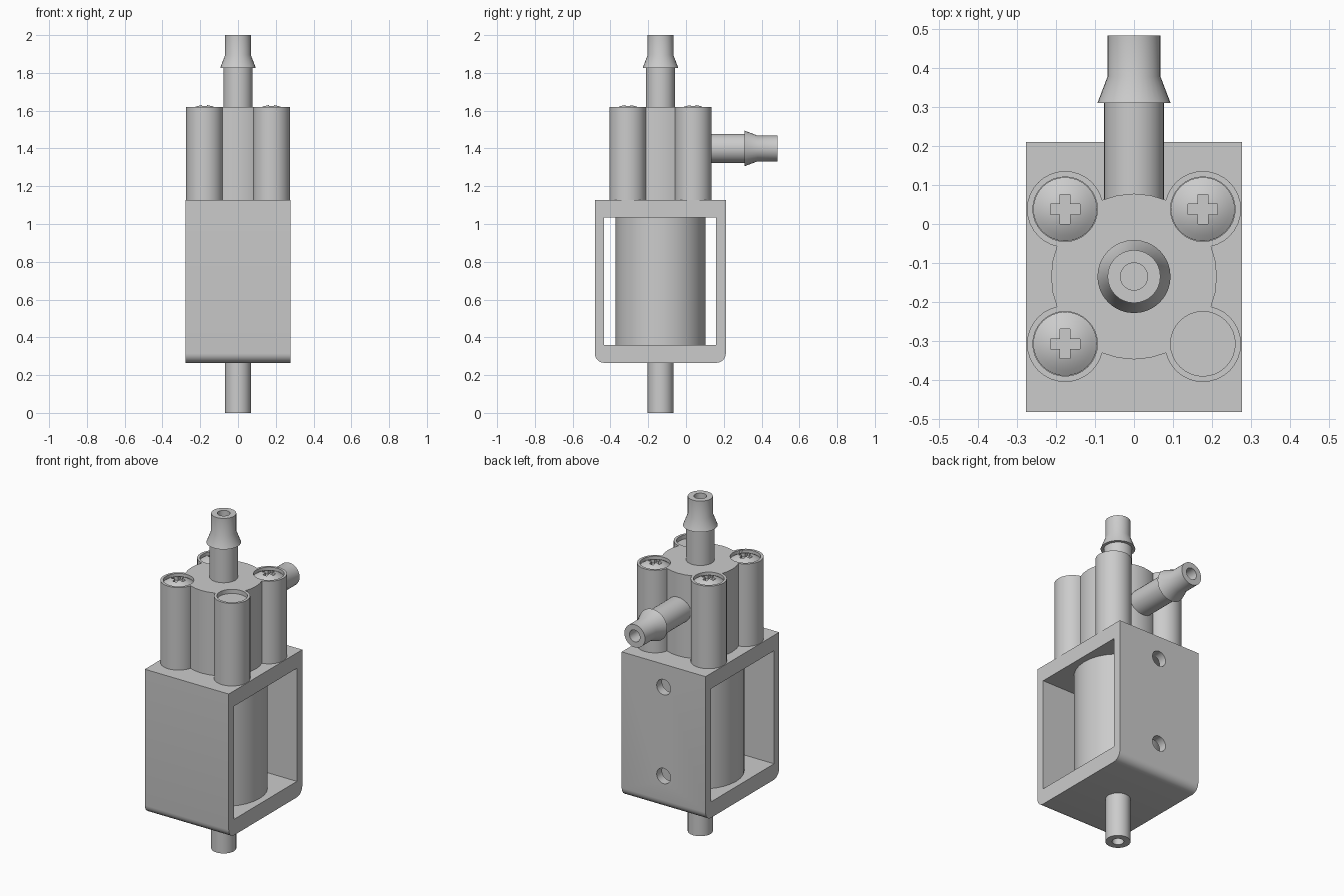
import bpy, bmesh
from math import sin, cos, pi, radians
from mathutils import Matrix

if "Cube" in bpy.data.objects:
    bpy.data.objects.remove(bpy.data.objects["Cube"])

AXIS_Y = -0.135          # y of the vertical valve axis
FLOOR = 1.595            # floor of the screw recesses
TOP = 1.62               # top of the valve body


def finish(name, bm):
    bmesh.ops.remove_doubles(bm, verts=bm.verts, dist=1e-5)
    bmesh.ops.recalc_face_normals(bm, faces=bm.faces)
    me = bpy.data.meshes.new(name)
    bm.to_mesh(me)
    bm.free()
    ob = bpy.data.objects.new(name, me)
    bpy.context.collection.objects.link(ob)
    return ob


def lathe(name, profile, loc, rot_x=0.0, seg=32):
    """Spin (radius, height) points, starting and ending on the axis."""
    bm = bmesh.new()
    rings = [[bm.verts.new((r * cos(2 * pi * i / seg), r * sin(2 * pi * i / seg), z))
              for i in range(seg)] if r > 0 else [bm.verts.new((0, 0, z))] * seg
             for r, z in profile]
    for a, b in zip(rings, rings[1:]):
        for i in range(seg):
            j = (i + 1) % seg
            bm.faces.new(list(dict.fromkeys((a[i], a[j], b[j], b[i]))))
    bm.transform(Matrix.Translation(loc) @ Matrix.Rotation(rot_x, 4, 'X'))
    return finish(name, bm)


def cylinder(name, r, z0, z1, x=0.0, y=AXIS_Y):
    return lathe(name, [(0, z0), (r, z0), (r, z1), (0, z1)], (x, y, 0))


def box(name, lo, hi):
    bm = bmesh.new()
    bmesh.ops.create_cube(bm, size=1)
    for v in bm.verts:
        v.co = [l if c < 0 else h for c, l, h in zip(v.co, lo, hi)]
    return finish(name, bm)


def combine(ob, other, op):
    m = ob.modifiers.new(op.lower(), 'BOOLEAN')
    m.operation, m.object, m.solver = op, other, 'EXACT'
    bpy.context.view_layer.objects.active = ob
    bpy.ops.object.modifier_apply(modifier=m.name)
    bpy.data.objects.remove(other)


def smooth(ob):
    bpy.ops.object.select_all(action='DESELECT')
    ob.select_set(True)
    bpy.context.view_layer.objects.active = ob
    bpy.ops.object.shade_smooth_by_angle(angle=radians(30))


# Steel frame: block with rounded lower corners, side window, mounting holes
frame = box("frame", (-0.277, -0.483, 0.265), (0.277, 0.211, 1.127))
bm = bmesh.new()
bm.from_mesh(frame.data)
low = [e for e in bm.edges if all(v.co.z < 0.3 for v in e.verts)
       and abs(e.verts[0].co.x - e.verts[1].co.x) > 0.1]
bmesh.ops.bevel(bm, geom=low, offset=0.05, segments=6, profile=0.5, affect='EDGES')
bm.to_mesh(frame.data)
bm.free()
combine(frame, box("window", (-0.4, -0.435, 0.36), (0.4, 0.16, 1.035)), 'DIFFERENCE')
for z in (0.99, 0.46):
    hole = lathe("hole", [(0, 0), (0.046, 0), (0.046, 0.15), (0, 0.15)],
                 (0, 0.13, z), -pi / 2)
    combine(frame, hole, 'DIFFERENCE')
smooth(frame)

# Coil inside the frame
smooth(cylinder("coil", 0.238, 0.36, 1.035))

# Valve body: central barrel joined with four corner posts, recessed on top
corners = [(sx * 0.177, AXIS_Y + sy * 0.173) for sx in (-1, 1) for sy in (-1, 1)]
body = cylinder("valve_body", 0.213, 1.127, TOP)
for x, y in corners:
    combine(body, cylinder("post", 0.098, 1.127, TOP, x, y), 'UNION')
for x, y in corners:
    combine(body, cylinder("recess", 0.083, FLOOR, 1.7, x, y), 'DIFFERENCE')
smooth(body)

# Domed cross-head screws in three of the four posts
R, RISE = 0.082, 0.03
dome = [(R * t / 6, FLOOR + 0.006 + RISE * (1 - (t / 6) ** 2)) for t in range(6, -1, -1)]
screw = lathe("screw_1", [(0, FLOOR - 0.01), (R, FLOOR - 0.01)] + dome, (0, 0, 0))
for a, b in ((0.038, 0.013), (0.013, 0.038)):
    combine(screw, box("slot", (-a, -b, FLOOR + 0.012), (a, b, 1.7)), 'DIFFERENCE')
smooth(screw)
spots = [c for c in corners if not (c[0] > 0 and c[1] < AXIS_Y)]
for n, (x, y) in enumerate(spots):
    ob = screw if n == 0 else screw.copy()
    if n:
        ob.name = f"screw_{n + 1}"
        bpy.context.collection.objects.link(ob)
    ob.location = (x, y, 0)


# Barbed hose nozzles with blind bores; heights measured back from the tip
def nozzle(name, length, tip, rot_x=0.0):
    profile = [(0, -length), (0.077, -length), (0.077, -0.173), (0.094, -0.173),
               (0.068, -0.105), (0.068, 0), (0.035, 0), (0.035, -0.3), (0, -0.3)]
    smooth(lathe(name, profile, tip, rot_x))


nozzle("top_nozzle", 0.42, (0, AXIS_Y, 2.0))
nozzle("side_nozzle", 0.48, (0, 0.484, 1.40), -pi / 2)

# Hollow outlet stem below the frame
smooth(lathe("bottom_stem", [(0, 0.22), (0.032, 0.22), (0.032, 0), (0.068, 0),
                             (0.068, 0.3), (0, 0.3)], (0, AXIS_Y, 0)))
